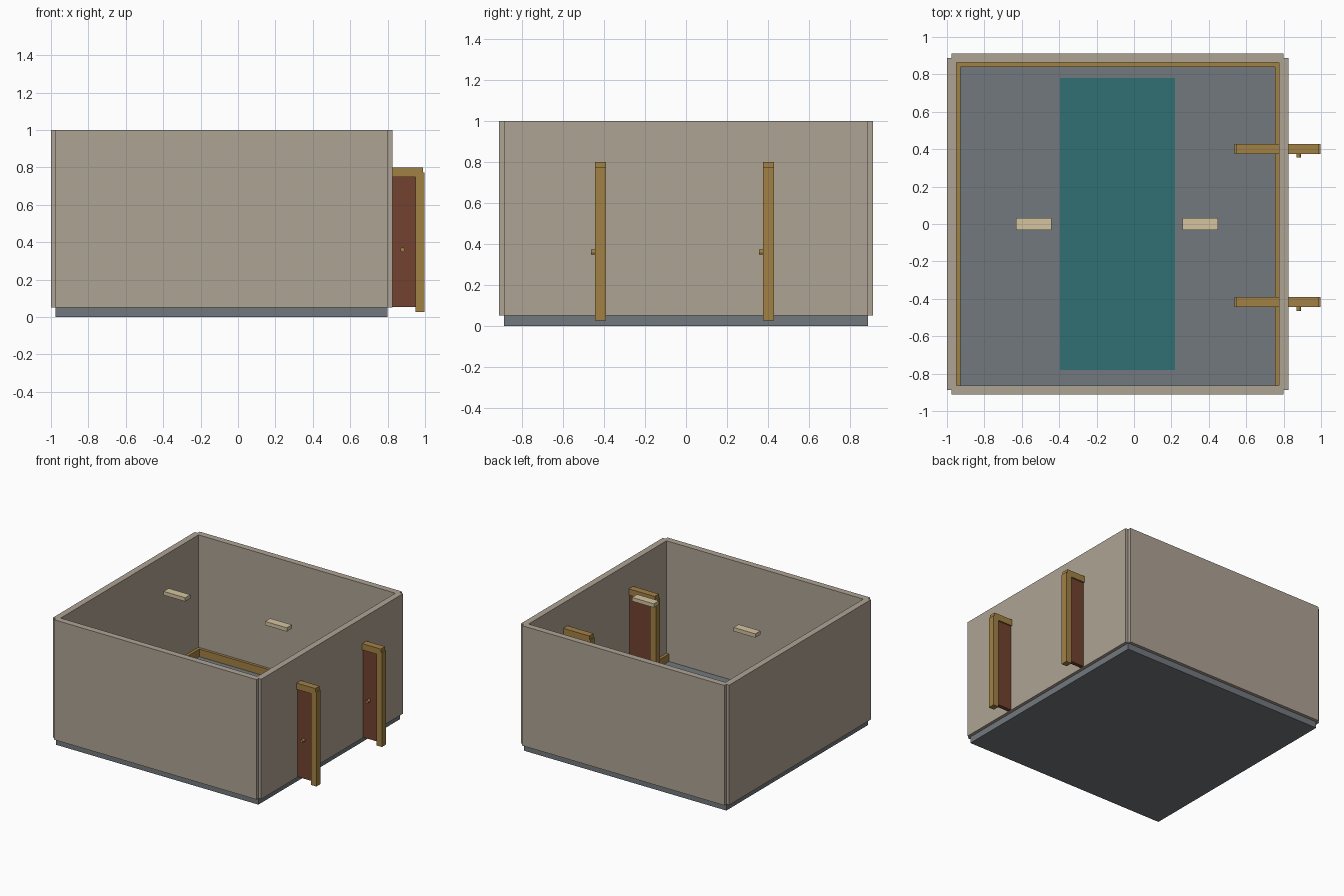
import bpy, math

if "Cube" in bpy.data.objects:
    bpy.data.objects.remove(bpy.data.objects["Cube"])


def material(name, rgb):
    m = bpy.data.materials.new(name)
    m.diffuse_color = (*rgb, 1)
    m.use_nodes = True
    m.node_tree.nodes["Principled BSDF"].inputs["Base Color"].default_value = m.diffuse_color
    return m


PLASTER = material("plaster", (0.43, 0.37, 0.30))
SLAB = material("slab", (0.17, 0.19, 0.21))
OAK = material("oak", (0.36, 0.22, 0.06))
DOOR = material("door_brown", (0.17, 0.055, 0.03))
TEAL = material("teal", (0.03, 0.16, 0.17))
CREAM = material("cream", (0.66, 0.55, 0.35))


def box(name, x, y, z, mat):
    """Box from (min, max) ranges on each axis."""
    bpy.ops.mesh.primitive_cube_add(size=1, location=[(a + b) / 2 for a, b in (x, y, z)])
    ob = bpy.context.object
    ob.name = name
    ob.scale = [b - a for a, b in (x, y, z)]
    bpy.ops.object.transform_apply(location=False, rotation=False, scale=True)
    ob.data.materials.append(mat)
    return ob


# Room extents (wall centre lines) and wall thickness
X0, X1, Y, T = -0.975, 0.80, 0.8875, 0.025

# Floor slab and rug
box("floor", (X0, X1), (-Y, Y), (0, 0.05), SLAB)
box("rug", (-0.395, 0.22), (-0.78, 0.78), (0.05, 0.056), TEAL)

# Walls centred on the floor edges, leaving notched corners
for name, y in (("front_wall", -Y), ("back_wall", Y)):
    box(name, (X0, X1), (y - T, y + T), (0.05, 1), PLASTER)
for name, x in (("left_wall", X0), ("right_wall", X1)):
    box(name, (x - T, x + T), (-Y, Y), (0.05, 1), PLASTER)

# Skirting on the left, right and back walls
IN = Y - T
box("left_skirting", (X0 + T, X0 + T + 0.022), (-IN, IN), (0.05, 0.11), OAK)
box("right_skirting", (X1 - T - 0.022, X1 - T), (-IN, IN), (0.05, 0.11), OAK)
box("back_skirting", (X0 + T, X1 - T), (IN - 0.022, IN), (0.05, 0.11), OAK)

# Doors standing across the right wall
for side, y in (("front", -0.417), ("back", 0.402)):
    d = (y - 0.0265, y + 0.0265)
    box(side + "_door_inner_jamb", (0.537, 0.587), d, (0.027, 0.772), OAK)
    box(side + "_door_outer_jamb", (0.95, 0.998), d, (0.027, 0.772), OAK)
    box(side + "_door_lintel", (0.547, 0.988), d, (0.75, 0.80), OAK)
    box(side + "_door_panel", (0.58, 0.955), (y - 0.015, y + 0.015), (0.053, 0.755), DOOR)
    bpy.ops.mesh.primitive_cylinder_add(vertices=12, radius=0.012, depth=0.035,
                                        location=(0.88, y - 0.0295, 0.36),
                                        rotation=(math.pi / 2, 0, 0))
    knob = bpy.context.object
    knob.name = side + "_door_knob"
    knob.data.materials.append(OAK)

# Ceiling lights
for name, x in (("left_light", -0.535), ("right_light", 0.355)):
    box(name, (x - 0.095, x + 0.095), (-0.032, 0.032), (0.95, 0.98), CREAM)
